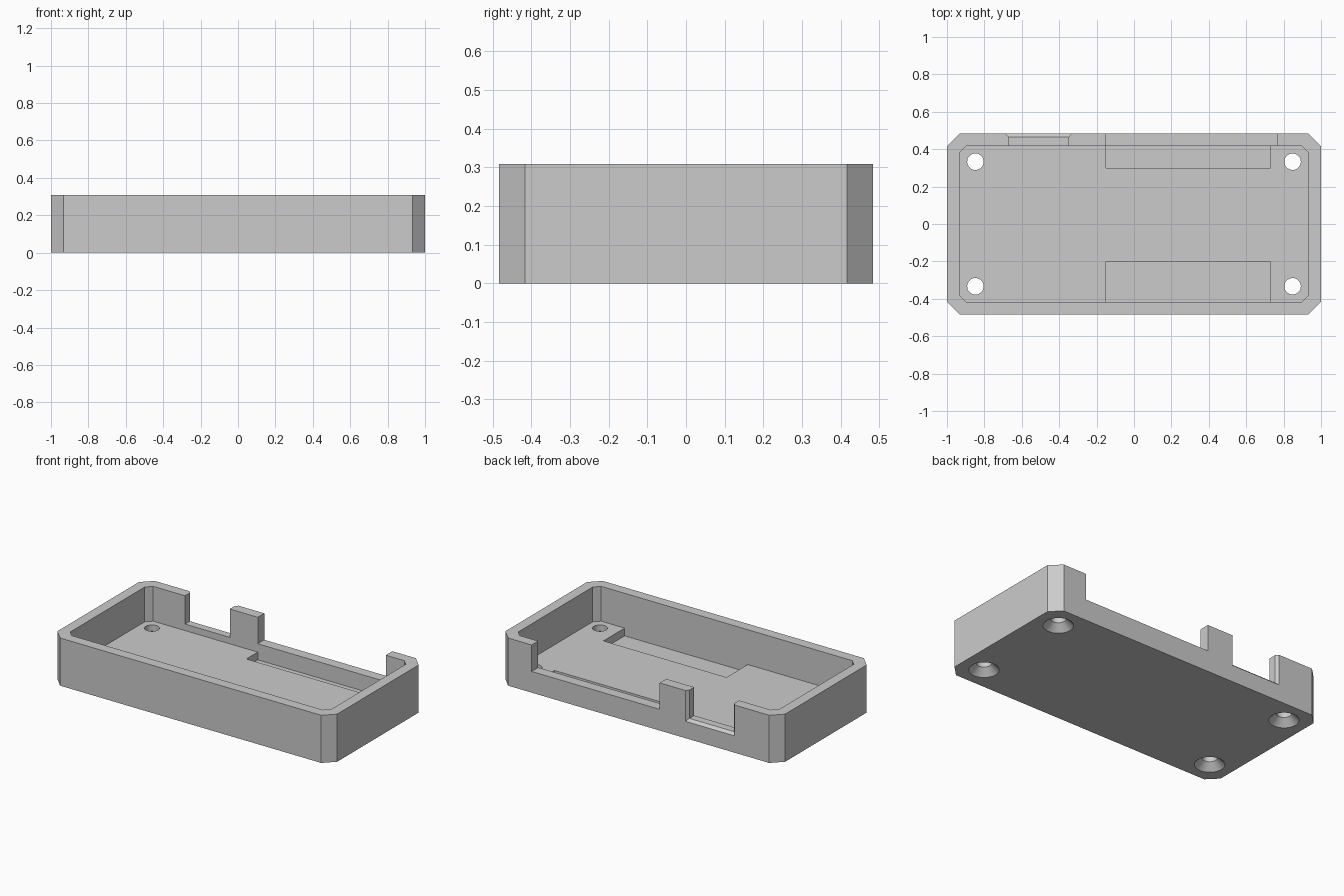
import bpy, bmesh, math
from mathutils import Vector

default = bpy.data.objects.get("Cube")
if default:
    bpy.data.objects.remove(default, do_unlink=True)

W, D, H = 1.0, 0.483, 0.308      # half width, half depth, height
WALL = 0.067
FLOOR, RECESS = 0.083, 0.033     # floor and recess levels
SILL, PORT_SILL = 0.137, 0.125   # bottoms of the openings in the back wall
HIGH = H + 0.1

grey = bpy.data.materials.new("plain grey")
grey.use_nodes = True
grey.diffuse_color = (0.6, 0.6, 0.6, 1)
grey.node_tree.nodes["Principled BSDF"].inputs["Base Color"].default_value = grey.diffuse_color


def loft(name, rings):
    """Closed solid through rings that have equal point counts."""
    bm = bmesh.new()
    loops = [[bm.verts.new(p) for p in ring] for ring in rings]
    bm.faces.new(loops[0])
    bm.faces.new(loops[-1])
    n = len(loops[0])
    for a, b in zip(loops, loops[1:]):
        for i in range(n):
            j = (i + 1) % n
            bm.faces.new((a[i], a[j], b[j], b[i]))
    bmesh.ops.recalc_face_normals(bm, faces=bm.faces)
    mesh = bpy.data.meshes.new(name)
    bm.to_mesh(mesh)
    bm.free()
    mesh.materials.append(grey)
    obj = bpy.data.objects.new(name, mesh)
    bpy.context.collection.objects.link(obj)
    return obj


def cut_corner_ring(w, d, c, z):
    """Rectangle with chamfered corners."""
    return [Vector(p + (z,)) for p in (
        (w - c, -d), (w, c - d), (w, d - c), (w - c, d),
        (c - w, d), (-w, d - c), (-w, c - d), (c - w, -d))]


def box(name, x0, x1, y0, y1, z0, z1):
    return loft(name, [[(x0, y0, z), (x1, y0, z), (x1, y1, z), (x0, y1, z)]
                       for z in (z0, z1)])


def circle(x, y, r, z, n=32):
    return [(x + r * math.cos(math.tau * i / n), y + r * math.sin(math.tau * i / n), z)
            for i in range(n)]


def port_ring(y, grow):
    """Section of the port opening, widened by grow."""
    x0, x1, z0 = -0.67 - grow, -0.35 + grow, PORT_SILL - grow
    return [(x0, y, z0), (x1, y, z0), (x1, y, HIGH), (x0, y, HIGH)]


# Chamfered tray body
tray = loft("case_tray", [cut_corner_ring(W, D, WALL, z) for z in (0, H)])

# Cavity and the two floor recesses
iw, idp = W - WALL, D - WALL
cutters = [
    loft("cavity_cutter", [cut_corner_ring(iw, idp, 0.036, z) for z in (FLOOR, HIGH)]),
    box("back_recess_cutter", -0.15, 0.73, 0.30, idp, RECESS, SILL - 0.02),
    box("front_recess_cutter", -0.15, 0.73, -idp, -0.20, RECESS, SILL - 0.02),
    # Back wall openings: a wide one, and a port with a flared mouth
    box("wide_opening_cutter", -0.15, 0.765, 0.38, 0.6, SILL, HIGH),
    loft("port_cutter", [port_ring(0.38, 0), port_ring(0.465, 0), port_ring(0.505, 0.036)]),
]

# Countersunk screw holes in the corners
for sx in (-1, 1):
    for sy in (-1, 1):
        x, y = sx * 0.848, sy * 0.333
        cutters.append(loft("screw_hole_cutter", [
            circle(x, y, 0.098, -0.01), circle(x, y, 0.044, 0.044), circle(x, y, 0.044, 0.15)]))

for cutter in cutters:
    cutter.hide_render = True
    mod = tray.modifiers.new(cutter.name, 'BOOLEAN')
    mod.operation = 'DIFFERENCE'
    mod.solver = 'EXACT'
    mod.object = cutter

# Bake the cuts and drop the cutters
bpy.context.view_layer.update()
baked = bpy.data.meshes.new_from_object(tray.evaluated_get(bpy.context.evaluated_depsgraph_get()))
tray.modifiers.clear()
tray.data = baked
baked.name = "case_tray"
baked.materials.clear()
baked.materials.append(grey)
for poly in baked.polygons:
    poly.material_index = 0
for cutter in cutters:
    bpy.data.objects.remove(cutter, do_unlink=True)

# Smooth hole walls, crisp edges elsewhere
bpy.ops.object.select_all(action='DESELECT')
tray.select_set(True)
bpy.context.view_layer.objects.active = tray
bpy.ops.object.shade_smooth_by_angle(angle=math.radians(25))
